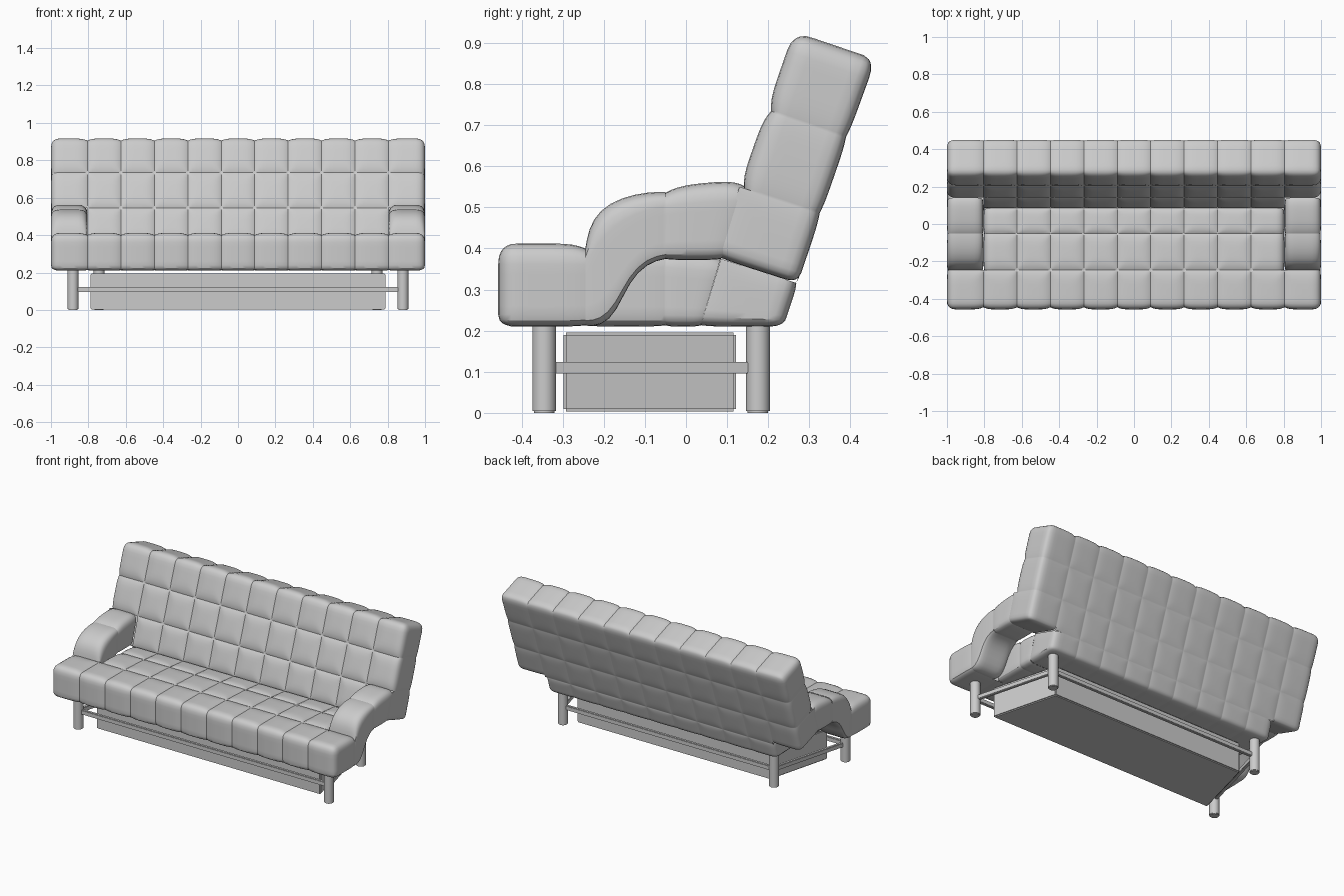
import bpy, bmesh, math
from mathutils import Vector

if "Cube" in bpy.data.objects:
    bpy.data.objects.remove(bpy.data.objects["Cube"])

N = 12
T = [math.sin(math.pi / 2 * (2 * i / N - 1)) for i in range(N + 1)]
# per side: front, rear, bottom, top, left, right
ROUND = [.04, .03, .025, .045, .045, .045]
DIP = [.012, .004, .003, .012, .004, .004]
# column seams across the width
XS = [-1] + [-.805 + .1789 * i for i in range(10)] + [1]


def bezier(pts, t):
    pts = [Vector(p) for p in pts]
    while len(pts) > 1:
        pts = [a.lerp(b, t) for a, b in zip(pts, pts[1:])]
    return pts[0]


def pillow(bm, low, high, x0, x1, open_sides):
    """Padded cell between two y-z curves; only the open sides get faces."""
    size = [(bezier(low, .5 + .5) - bezier(low, 0)).length,
            (bezier(high, .5) - bezier(low, .5)).length, x1 - x0]
    half = [s / 2 for s in size]

    def place(t):
        c, d, r = [0] * 3, [0] * 3, [0] * 3
        for a in range(3):
            side = 2 * a + (t[a] > 0)
            p = c[a] = t[a] * half[a]
            if side in open_sides:
                r[a] = ROUND[side]
                lim = half[a] - r[a]
                if abs(p) > lim:
                    c[a] = math.copysign(lim, p)
                    d[a] = (p - c[a]) / r[a]
        n = Vector(d).normalized()
        # stitched seams pull the padding inwards
        pull = max([abs(t[a]) ** 4 for a in range(3)
                    if 2 * a + (t[a] > 0) not in open_sides] + [0])
        q = []
        for a in range(3):
            dip = DIP[2 * a + (t[a] > 0)] * pull
            q.append(.5 + (c[a] + n[a] * (r[a] - dip)) / size[a])
        yz = bezier(low, q[0]).lerp(bezier(high, q[0]), q[1])
        return (x0 + (x1 - x0) * q[2], yz.x, yz.y)

    for side in open_sides:
        a, s = side // 2, (1 if side % 2 else -1)
        b, c = (a + 1) % 3, (a + 2) % 3
        grid = []
        for tb in T:
            row = []
            for tc in T:
                t = [0] * 3
                t[a], t[b], t[c] = s, tb, tc
                row.append(bm.verts.new(place(t)))
            grid.append(row)
        for i in range(N):
            for j in range(N):
                f = [grid[i][j], grid[i + 1][j], grid[i + 1][j + 1], grid[i][j + 1]]
                bm.faces.new(f if s > 0 else f[::-1])


def finish(bm, name, weld=True, angle=32):
    if weld:
        bmesh.ops.remove_doubles(bm, verts=bm.verts, dist=.0008)
    me = bpy.data.meshes.new(name)
    bm.to_mesh(me)
    bm.free()
    ob = bpy.data.objects.new(name, me)
    bpy.context.collection.objects.link(ob)
    bpy.ops.object.select_all(action='DESELECT')
    ob.select_set(True)
    bpy.context.view_layer.objects.active = ob
    bpy.ops.object.shade_smooth_by_angle(angle=math.radians(angle))
    return ob


def rows(name, table):
    """Rows of cells: low curve, high curve, sides open, first column, extra sides at the row ends."""
    bm = bmesh.new()
    for low, high, sides, first in table:
        last = 10 - first
        for i in range(first, last + 1):
            s = set(sides(i))
            if i == first:
                s.add(4)
            if i == last:
                s.add(5)
            pillow(bm, low, high, XS[i], XS[i + 1], s)
    return finish(bm, name)


# seat cushion
rows("seat", [
    ([(-.457, .21), (-.245, .21)], [(-.457, .412), (-.245, .412)],
     lambda i: (0, 2, 3), 0),
    ([(-.245, .21), (-.05, .21)], [(-.245, .412), (-.05, .402)],
     lambda i: (2, 3), 1),
    ([(-.05, .21), (.035, .21)], [(-.05, .402), (.088, .388)],
     lambda i: (2, 3), 1),
])

# leaning backrest
rows("backrest", [
    ([(.035, .21), (.237, .21)], [(.085, .375), (.272, .315)],
     lambda i: (1, 2), 1),
    ([(.076, .378), (.272, .315)], [(.13, .55), (.329, .485)],
     lambda i: (1, 2) if i in (0, 10) else (0, 1), 0),
    ([(.13, .55), (.329, .485)], [(.196, .738), (.393, .67)],
     lambda i: (0, 1), 0),
    ([(.196, .738), (.393, .67)], [(.262, .928), (.462, .86)],
     lambda i: (0, 1, 3), 0),
])

# curved armrests
bm = bmesh.new()
for x0, x1 in ((-1, -.805), (.805, 1)):
    pillow(bm, [(-.245, .21), (-.14, .2), (-.17, .36), (-.05, .372)],
           [(-.245, .41), (-.23, .51), (-.16, .528), (-.05, .546)],
           x0, x1, {2, 3, 4, 5})
    pillow(bm, [(-.05, .372), (.085, .372)],
           [(-.05, .546), (.05, .564), (.145, .564)], x0, x1, {2, 3, 4, 5})
finish(bm, "armrests")


# legs
def leg(name, x, y):
    bm = bmesh.new()
    bmesh.ops.create_cone(bm, cap_ends=True, segments=32, radius1=.029,
                          radius2=.029, depth=.225)
    bmesh.ops.translate(bm, verts=bm.verts, vec=(x, y, .1125))
    rim = [e for e in bm.edges if all(v.co.z < .01 for v in e.verts)]
    bmesh.ops.bevel(bm, geom=rim, offset=.004, segments=2, affect='EDGES')
    finish(bm, name, False)


# straight rails joining the legs
def rail(name, a, b):
    bm = bmesh.new()
    a, b = Vector(a), Vector(b)
    d = b - a
    bmesh.ops.create_cube(bm, size=1)
    for v in bm.verts:
        v.co.x *= d.length
        v.co.y *= .02
        v.co.z *= .028
    bmesh.ops.bevel(bm, geom=bm.edges[:], offset=.003, segments=2, affect='EDGES')
    ob = finish(bm, name, False)
    ob.location = ((a.x + b.x) / 2, (a.y + b.y) / 2, .11)
    ob.rotation_euler.z = math.atan2(d.y, d.x)


FX, FY, RX, RY = .882, -.345, .743, .175
for side, s in (("left", -1), ("right", 1)):
    leg("front_leg_" + side, s * FX, FY)
    leg("rear_leg_" + side, s * RX, RY)
    rail("side_rail_" + side, (s * FX, FY), (s * RX, RY))
rail("front_rail", (-FX, FY), (FX, FY))
rail("rear_rail", (-RX, RY), (RX, RY))

# tapered storage box under the seat
bm = bmesh.new()
bmesh.ops.create_cube(bm, size=1)
for v in bm.verts:
    rear = v.co.y > 0
    v.co = (math.copysign(.68 if rear else .79, v.co.x),
            .122 if rear else -.298, .195 if v.co.z > 0 else .003)
bmesh.ops.bevel(bm, geom=bm.edges[:], offset=.006, segments=2, affect='EDGES')
finish(bm, "storage_box", False)
